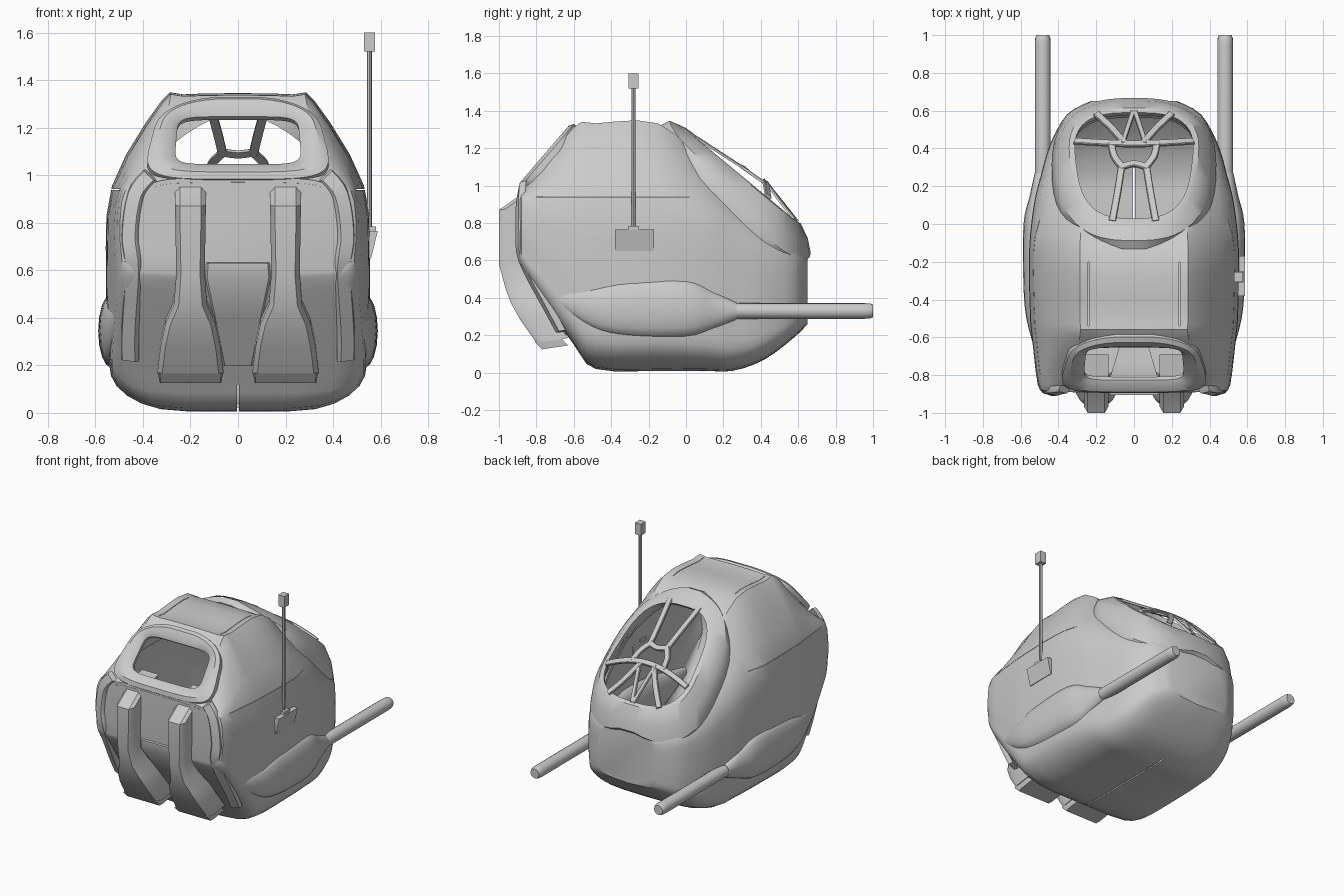
import bpy, bmesh
from math import sin, cos, pi, radians
from mathutils import Vector as V

if "Cube" in bpy.data.objects:
    bpy.data.objects.remove(bpy.data.objects["Cube"])


def smooth(ob, angle=35):
    bpy.ops.object.select_all(action='DESELECT')
    ob.select_set(True)
    bpy.context.view_layer.objects.active = ob
    bpy.ops.object.shade_smooth_by_angle(angle=radians(angle))


def loft(name, loops, ring=False, mirror=False, angle=35):
    """Skin closed loops; ring=True joins last to first, otherwise ends are capped."""
    bm = bmesh.new()
    rows = [[bm.verts.new(p) for p in lp] for lp in loops]
    n = len(rows[0])
    pairs = list(zip(rows, rows[1:])) + ([(rows[-1], rows[0])] if ring else [])
    for a, b in pairs:
        for i in range(n):
            j = (i + 1) % n
            bm.faces.new((a[i], a[j], b[j], b[i]))
    if not ring:
        bm.faces.new(rows[0])
        bm.faces.new(rows[-1])
    bmesh.ops.recalc_face_normals(bm, faces=bm.faces[:])
    me = bpy.data.meshes.new(name)
    bm.to_mesh(me)
    bm.free()
    ob = bpy.data.objects.new(name, me)
    bpy.context.collection.objects.link(ob)
    smooth(ob, angle)
    if mirror:
        ob.modifiers.new("mirror", 'MIRROR')
    return ob


def spline(pts, n):
    """Catmull-Rom through tuples of any length."""
    pts = [tuple(p) for p in pts]
    q = [pts[0]] + pts + [pts[-1]]
    out = []
    for i in range(1, len(q) - 2):
        for k in range(n):
            t = k / n
            out.append(tuple(
                b + .5 * t * (c - a + t * (2 * a - 5 * b + 4 * c - d + t * (3 * (b - c) + d - a)))
                for a, b, c, d in zip(*q[i - 1:i + 3])))
    return out + [pts[-1]]


def super_loop(a, b, p, n=48):
    out = []
    for i in range(n):
        t = 2 * pi * (i + .5) / n
        c, s = cos(t), sin(t)
        out.append((a * abs(c) ** (2 / p) * (1 if c > 0 else -1),
                    b * abs(s) ** (2 / p) * (1 if s > 0 else -1)))
    return out


def box(name, x, y, z):
    return loft(name, [[(x[0], y[0], h), (x[1], y[0], h), (x[1], y[1], h), (x[0], y[1], h)] for h in z])


def bar(name, pts, hw, th, nrm, mirror=False):
    """Flat strip swept along a path."""
    pts, nrm, loops = [V(p) for p in pts], V(nrm).normalized(), []
    for i, p in enumerate(pts):
        t = pts[min(i + 1, len(pts) - 1)] - pts[max(i - 1, 0)]
        s = t.cross(nrm).normalized() * hw
        u = nrm * th
        loops.append([p - s - u, p + s - u, p + s + u * .4, p + s * .8 + u, p - s * .8 + u, p - s + u * .4])
    return loft(name, loops, mirror=mirror)


def slab(name, xc, stations, depth, flare, mirror=False):
    """Tapered front piece: stations are (z, y, half width)."""
    loops = []
    for z, y, w in stations:
        d, b = depth, w + flare
        loops.append([(xc - b, y + d, z + d * .15), (xc - b, y + d * .2, z + d * .03), (xc - w, y, z),
                      (xc + w, y, z), (xc + b, y + d * .2, z + d * .03), (xc + b, y + d, z + d * .15)])
    return loft(name, loops, mirror=mirror)


# Hull: sections along y of (y, bottom, shoulder, top, bottom width, width, top width)
sections = [(-.89, .58, .92, .99, .38, .475, .38), (-.85, .51, .94, 1.02, .41, .51, .38),
            (-.60, .15, .95, 1.31, .41, .54, .32), (-.48, .02, .95, 1.33, .34, .55, .32),
            (-.15, .01, .95, 1.33, .33, .555, .32), (.10, .01, .88, 1.13, .33, .53, .31),
            (.25, .01, .79, .99, .32, .495, .31), (.42, .07, .69, .84, .29, .445, .29),
            (.58, .19, .63, .71, .22, .355, .24), (.65, .26, .58, .64, .14, .23, .16)]
loops = []
for y, zb, zs, zt, wb, w, wt in spline(sections, 3):
    h = zs - zb
    half = spline([(0, zb), (wb, zb + .01), (wb + .8 * (w - wb), zb + .11 * h), (w * .985, zb + .28 * h),
                   (w, zb + .6 * h), (w * .955, zs), (wt, zt - .03), (wt * .72, zt - .005), (0, zt)], 3)
    half = [(x, max(z, .003)) for x, z in half]
    loops.append([(x, y, z) for x, z in half] + [(-x, y, z) for x, z in half[-2:0:-1]])
hull = loft("hull_shell", loops)
sol = hull.modifiers.new("thickness", 'SOLIDIFY')
sol.thickness, sol.offset = .018, -1

# Front window outlines on the sloping brow
wn = V((0, -.76, .65))


def brow(x, z, lift):
    return V((x, -.59 - (1.33 - z) * .857, z)) + wn * lift


def window_loop(a, b, p, zc, taper, lift, arch=0):
    return [brow(x * (1 - taper * z / b), zc + z - arch * (x / a) ** 2 * max(z / b, 0), lift)
            for x, z in super_loop(a, b, p)]


# Canopy outlines on the sloping rear roof
cn = V((0, .64, .77))


def canopy_loop(a, b, p, yc, z0, slope, sag, lift, taper=.12):
    out = []
    for x, y in super_loop(a, b, p):
        yy = yc + y
        out.append(V((x * (1 + taper * y / b), yy, z0 - slope * yy - sag * abs(x / a))) + cn * lift)
    return out


# Openings and panel gaps cut through the hull
cutters = [
    loft("window_cutter", [window_loop(.30, .125, 5, 1.15, .04, l) for l in (-.14, .2)]),
    loft("canopy_cutter", [canopy_loop(.35, .32, 3, .29, 1.27, .84, 0, l) for l in (-.20, .3)]),
    box("floor_gap_cutter", (-.005, .005), (-.58, .3), (-.1, .12)),
    box("side_gap_cutter", (-.8, .8), (-.80, .02), (.939, .942)),
    box("roof_gap_left_cutter", (-.243, -.239), (-.54, -.2), (1.25, 1.45)),
    box("roof_gap_right_cutter", (.239, .243), (-.54, -.2), (1.25, 1.45)),
]
bpy.context.view_layer.objects.active = hull
bpy.ops.object.modifier_apply(modifier="thickness")
for c in cutters:
    m = hull.modifiers.new("cut", 'BOOLEAN')
    m.operation, m.solver, m.object = 'DIFFERENCE', 'EXACT', c
    m.use_self = True
    bpy.context.view_layer.objects.active = hull
    bpy.ops.object.modifier_apply(modifier="cut")
    bpy.data.objects.remove(c, do_unlink=True)
smooth(hull, 30)

# Front window frame
loft("front_window_frame", [
    window_loop(.365, .175, 4.5, 1.155, .11, -.03, .045), window_loop(.365, .175, 4.5, 1.155, .11, .006, .045),
    window_loop(.335, .155, 4.5, 1.155, .09, .022, .035), window_loop(.285, .122, 5, 1.15, .04, .014, .01),
    window_loop(.26, .10, 6, 1.15, .03, -.005), window_loop(.262, .102, 6, 1.15, .03, -.03)], ring=True)

# Canopy frame draped over the rear opening
loft("canopy_frame", [
    canopy_loop(.42, .385, 2.6, .265, 1.20, .86, .15, -.03, .03), canopy_loop(.435, .40, 2.6, .26, 1.215, .86, .15, .012, .03),
    canopy_loop(.405, .37, 2.7, .268, 1.255, .85, .085, .022, .05), canopy_loop(.335, .305, 2.9, .30, 1.295, .835, .02, .014),
    canopy_loop(.305, .28, 3, .31, 1.30, .83, 0, 0), canopy_loop(.308, .283, 3, .31, 1.30, .83, 0, -.03)], ring=True)


# Canopy glazing bars, bulged outward at the crossbar
def glaze(x, y):
    tent = (y - .03) / .4 if y < .43 else (.6 - y) / .17
    return (x, y, 1.30 - .83 * y + .075 * max(tent, 0) * (1 - (x / .33) ** 2))


def glaze_bar(name, pts, mirror=True, hw=.019):
    bar(name, [glaze(*p) for p in spline(pts, 4)], hw, .008, cn, mirror)


glaze_bar("canopy_crossbar", [(-.315, .44), (-.15, .43), (0, .425), (.15, .43), (.315, .44)], False)
glaze_bar("canopy_hub_bar", [(-.075, .30), (0, .32), (.075, .30)], False)
glaze_bar("canopy_long_bar", [(.065, .31), (.085, .18), (.115, .015)])
glaze_bar("canopy_hub_side", [(.06, .30), (.105, .36), (.12, .43)])
glaze_bar("canopy_rear_brace", [(.05, .43), (.12, .51), (.20, .585)])
glaze_bar("canopy_rear_spoke", [(.06, .43), (.03, .52), (.005, .595)], hw=.013)

# Front struts with feet, centre panel and corner trims
slab("front_strut", .2, [(.98, -.86, .045), (.94, -.90, .045), (.87, -1.0, .045), (.58, -1.0, .04), (.45, -.965, .05),
                         (.37, -.935, .085), (.28, -.885, .105), (.16, -.80, .12)], .17, .02, True)
slab("strut_foot", .2, [(.165, -.81, .13), (.125, -.77, .125)], .14, .006, True)
slab("front_centre_panel", 0, [(.63, -.905, .125), (.57, -.90, .13), (.40, -.785, .095), (.20, -.65, .055)], .05, .008)
bar("front_corner_trim", spline([(.37, -.875, 1.0), (.43, -.885, .92), (.455, -.885, .75), (.44, -.87, .6),
                                 (.455, -.74, .35), (.455, -.67, .22)], 4), .035, .018, (.3, -.95, -.1), True)


# Side gun fairings and barrels: (y, x, z, x radius, z radius)
def tube(name, stations):
    loft(name, [[(x + a * cos(2 * pi * k / 16), y, z + b * sin(2 * pi * k / 16)) for k in range(16)]
                for y, x, z, a, b in stations], mirror=True)


tube("side_gun_fairing", spline([(-.70, .50, .40, .015, .03), (-.5, .525, .35, .045, .11), (-.3, .53, .345, .056, .15),
                                 (0, .53, .345, .055, .15), (.15, .50, .335, .052, .10), (.27, .483, .33, .043, .046)], 4))
tube("side_gun_barrel", [(.2, .483, .33, .042, .042), (.95, .483, .33, .042, .042),
                         (.985, .483, .33, .040, .040), (1.0, .483, .33, .033, .033)])

# Antenna on the right side
loft("antenna_base", [[(.545, y, .65), (.56, y, .65), (.588, y, .765), (.525, y, .765)] for y in (-.38, -.17)])
loft("antenna_rod", [[(.553 + .011 * cos(pi * k / 4), -.28 + .011 * sin(pi * k / 4), z) for k in range(8)]
                     for z in (.75, 1.53)])
box("antenna_socket", (.53, .58), (-.31, -.25), (.76, .785))
box("antenna_tip", (.53, .577), (-.307, -.253), (1.52, 1.6))
